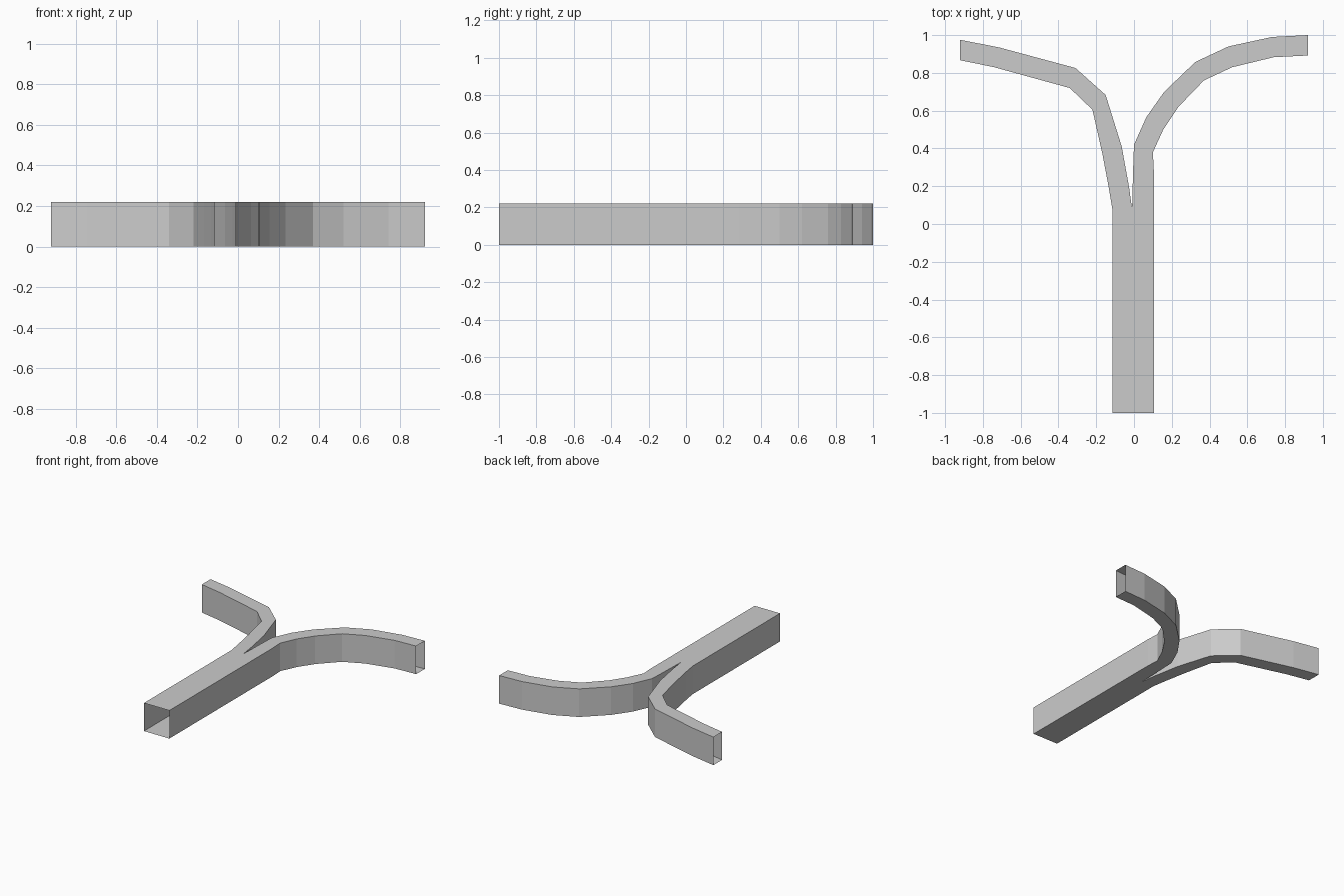
import bpy
import bmesh

HEIGHT = 0.22


def duct(name, stations):
    """Open-ended rectangular tube through (left x, left y, right x, right y) stations."""
    bm = bmesh.new()
    rings = []
    for lx, ly, rx, ry in stations:
        corners = [(lx, ly, 0), (rx, ry, 0), (rx, ry, HEIGHT), (lx, ly, HEIGHT)]
        rings.append([bm.verts.new(c) for c in corners])
    for a, b in zip(rings, rings[1:]):
        for i in range(4):
            j = (i + 1) % 4
            bm.faces.new((a[j], a[i], b[i], b[j]))
    mesh = bpy.data.meshes.new(name)
    bm.to_mesh(mesh)
    bm.free()
    obj = bpy.data.objects.new(name, mesh)
    bpy.context.collection.objects.link(obj)
    return obj


# Straight main duct, open at the front
duct("main_duct", [(-0.115, -1, 0.105, -1), (-0.115, 0.08, 0.105, 0.08)])

# Left branch with a tight bend
duct("left_branch", [
    (-0.115, 0.08, -0.01, 0.08),
    (-0.133, 0.19, -0.027, 0.20),
    (-0.167, 0.37, -0.065, 0.41),
    (-0.22, 0.605, -0.15, 0.683),
    (-0.34, 0.72, -0.31, 0.826),
    (-0.74, 0.83, -0.715, 0.935),
    (-0.92, 0.867, -0.92, 0.975),
])

# Right branch with a wide sweep
duct("right_branch", [
    (-0.01, 0.08, 0.105, 0.08),
    (-0.005, 0.28, 0.105, 0.28),
    (0.0, 0.42, 0.10, 0.38),
    (0.065, 0.565, 0.155, 0.50),
    (0.16, 0.70, 0.235, 0.62),
    (0.325, 0.858, 0.37, 0.76),
    (0.50, 0.94, 0.52, 0.83),
    (0.73, 0.99, 0.74, 0.883),
    (0.92, 1.0, 0.92, 0.892),
])
